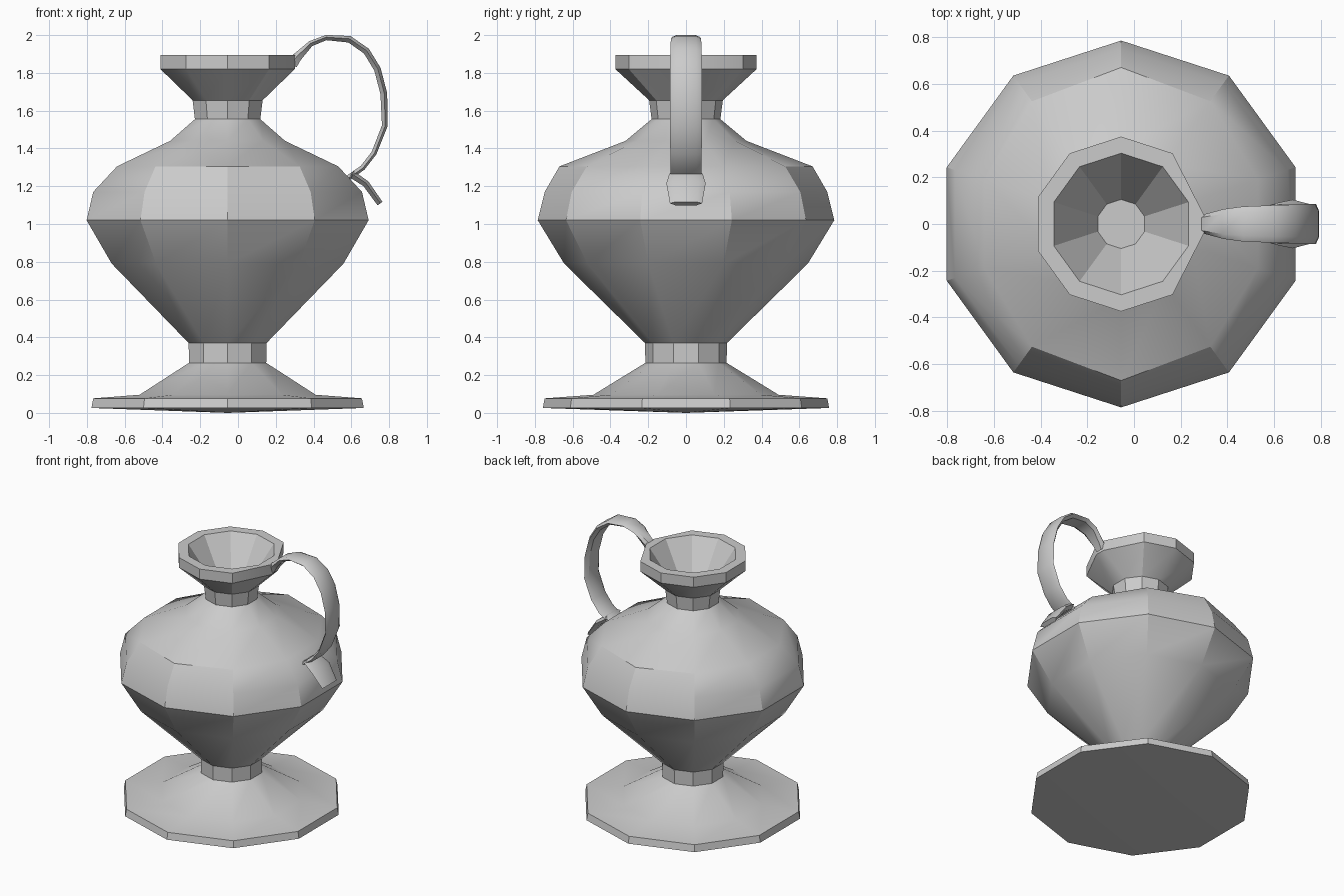
import bpy, bmesh
from math import sin, cos, radians
from mathutils import Vector

if "Cube" in bpy.data.objects:
    bpy.data.objects.remove(bpy.data.objects["Cube"])

AXIS_X = -0.055
SIDES = 10


def finish(name, bm):
    bmesh.ops.recalc_face_normals(bm, faces=bm.faces)
    me = bpy.data.meshes.new(name)
    bm.to_mesh(me)
    bm.free()
    ob = bpy.data.objects.new(name, me)
    bpy.context.collection.objects.link(ob)
    bpy.ops.object.select_all(action='DESELECT')
    ob.select_set(True)
    bpy.context.view_layer.objects.active = ob
    bpy.ops.object.shade_smooth_by_angle(angle=radians(30))
    return ob


def bridge(bm, a, b):
    n = len(a)
    for i in range(n):
        bm.faces.new((a[i], a[(i + 1) % n], b[(i + 1) % n], b[i]))


# Vase: ten-sided profile (radius, z) from foot edge up over the rim and inside
profile = [(0.758, 0.026), (0.748, 0.077), (0.49, 0.096), (0.215, 0.265),
           (0.217, 0.37), (0.645, 0.79), (0.785, 1.02), (0.748, 1.17),
           (0.61, 1.305), (0.32, 1.44), (0.182, 1.555), (0.195, 1.655),
           (0.374, 1.82), (0.374, 1.895), (0.303, 1.895), (0.105, 1.6)]
bm = bmesh.new()
rings = []
for r, z in profile:
    ring = []
    for k in range(SIDES):
        a = radians(18 + 36 * k)
        rad = r + 0.06 * sin(a) ** 2 if z == 1.305 else r
        x, y = AXIS_X + rad * cos(a), rad * sin(a)
        # rim is pinched in where the handle grows out of it
        if r == 0.374 and k in (0, SIDES - 1):
            y *= 0.32
        ring.append(bm.verts.new((x, y, z)))
    rings.append(ring)
for a, b in zip(rings, rings[1:]):
    bridge(bm, a, b)
bm.faces.new(rings[-1])
# underside, slightly bulging to its centre
centre = bm.verts.new((AXIS_X, 0, 0))
for i in range(SIDES):
    bm.faces.new((rings[0][i], centre, rings[0][(i + 1) % SIDES]))
finish("vase_body", bm)


def strap(name, stations):
    """Six-sided strap along stations (x, z, half width, half thickness)."""
    bm = bmesh.new()
    pts = [Vector((s[0], 0, s[1])) for s in stations]
    loops = []
    for i, (x, z, w, t) in enumerate(stations):
        d = (pts[min(i + 1, len(pts) - 1)] - pts[max(i - 1, 0)]).normalized()
        n = Vector((-d.z, 0, d.x))
        section = [(0.66, 1), (1, 0.15), (0.66, -1), (-0.66, -1), (-1, 0.15), (-0.66, 1)]
        loops.append([bm.verts.new(pts[i] + n * (t * v) + Vector((0, w * u, 0)))
                      for u, v in section])
    for a, b in zip(loops, loops[1:]):
        bridge(bm, a, b)
    bm.faces.new(loops[0])
    bm.faces.new(loops[-1])
    return finish(name, bm)


# Handle: thin strap looping from rim to shoulder
strap("handle", [(0.285, 1.85, 0.036, 0.032), (0.315, 1.885, 0.045, 0.024),
                 (0.385, 1.955, 0.064, 0.015), (0.467, 1.987, 0.075, 0.014),
                 (0.59, 1.978, 0.08, 0.018), (0.68, 1.915, 0.083, 0.018),
                 (0.738, 1.82, 0.085, 0.018), (0.772, 1.69, 0.085, 0.018),
                 (0.777, 1.52, 0.085, 0.015), (0.72, 1.375, 0.083, 0.014),
                 (0.66, 1.298, 0.083, 0.014), (0.57, 1.235, 0.083, 0.014)])

# Tab: short flared tongue where the handle meets the shoulder
strap("handle_tab", [(0.60, 1.265, 0.088, 0.02), (0.677, 1.213, 0.104, 0.018),
                     (0.752, 1.108, 0.085, 0.016)])
